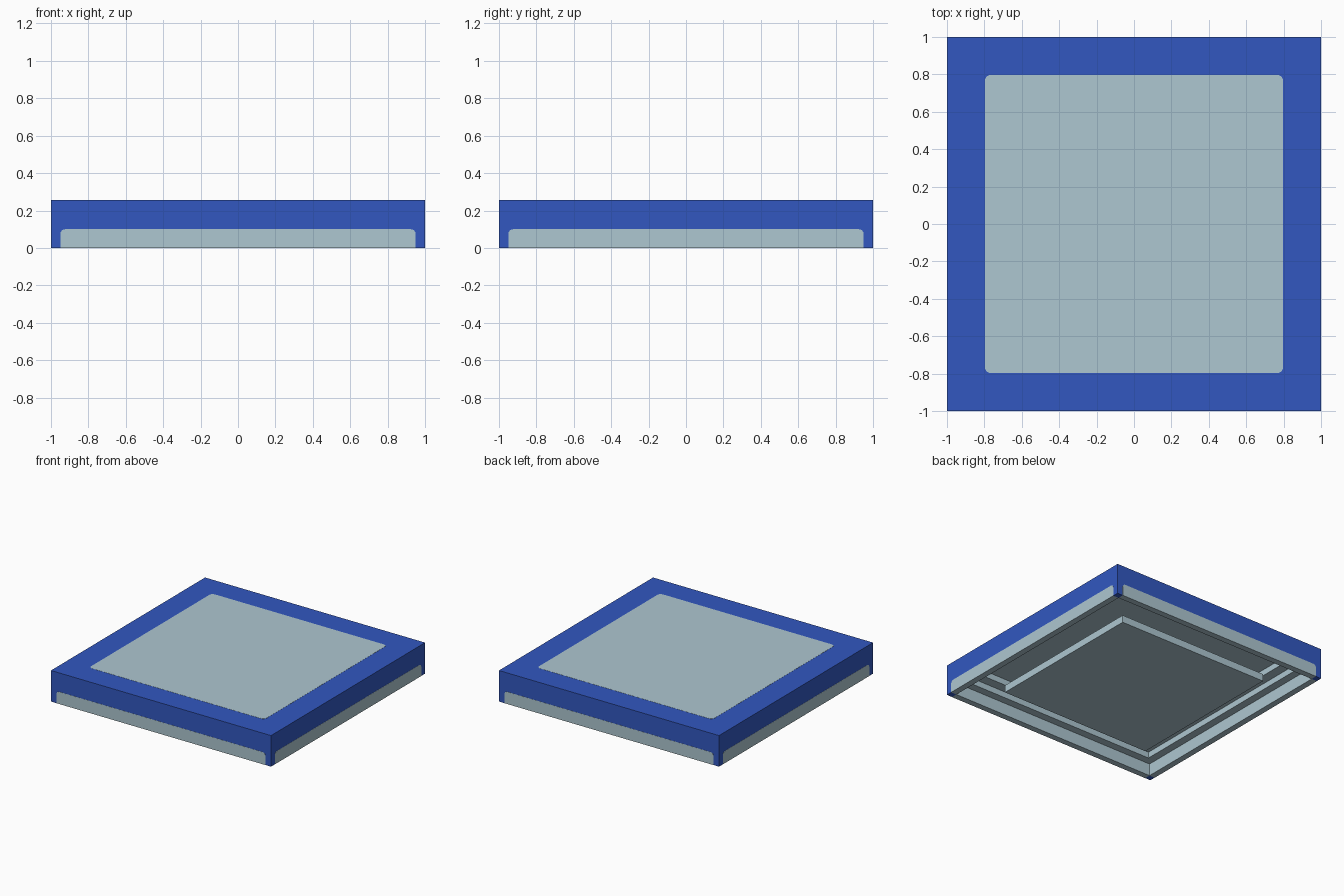
import bpy, bmesh, math
from mathutils import Matrix, Vector

default = bpy.data.objects.get("Cube")
if default:
    bpy.data.objects.remove(default, do_unlink=True)

HEIGHT = 0.255   # body height
RIM = 0.95       # half width of the opening underneath
SKIN = 0.001     # how far the painted panels stand out


def material(name, rgb):
    mat = bpy.data.materials.new(name)
    mat.use_nodes = True
    colour = (*rgb, 1)
    mat.diffuse_color = colour
    mat.node_tree.nodes["Principled BSDF"].inputs["Base Color"].default_value = colour
    return mat


BLUE = material("blue", (0.032, 0.097, 0.53))
GREY = material("pale_grey", (0.42, 0.57, 0.635))


def finish(name, bm, *mats):
    bmesh.ops.recalc_face_normals(bm, faces=bm.faces)
    mesh = bpy.data.meshes.new(name)
    bm.to_mesh(mesh)
    bm.free()
    for mat in mats:
        mesh.materials.append(mat)
    obj = bpy.data.objects.new(name, mesh)
    bpy.context.collection.objects.link(obj)
    return obj


def square_ring(bm, half, z):
    return [bm.verts.new((sx * half, sy * half, z))
            for sx, sy in ((-1, -1), (1, -1), (1, 1), (-1, 1))]


def block(name, half, low, high):
    bm = bmesh.new()
    bmesh.ops.create_cube(bm, size=1)
    bmesh.ops.scale(bm, vec=(2 * half, 2 * half, high - low), verts=bm.verts)
    bmesh.ops.translate(bm, vec=(0, 0, (low + high) / 2), verts=bm.verts)
    return finish(name, bm, GREY)


def panel(name, half, low, high, radius, round_low, transform):
    """Thin upright plate with rounded corners, facing -y before the transform."""
    outline = []
    for sx, top, start in ((1, False, 270), (1, True, 0), (-1, True, 90), (-1, False, 180)):
        r = radius if top or round_low else 0
        cx, cz = sx * (half - r), (high - r if top else low + r)
        for step in range(5 if r else 1):
            a = math.radians(start + step * 22.5)
            outline.append((cx + r * math.cos(a), cz + r * math.sin(a)))
    bm = bmesh.new()
    face = bm.faces.new([bm.verts.new((x, -SKIN, z)) for x, z in outline])
    extruded = bmesh.ops.extrude_face_region(bm, geom=[face])["geom"]
    bmesh.ops.translate(bm, vec=(0, 2 * SKIN, 0),
                        verts=[g for g in extruded if isinstance(g, bmesh.types.BMVert)])
    bmesh.ops.transform(bm, matrix=transform, verts=bm.verts)
    return finish(name, bm, GREY)


# Hollow body: outer wall, rim, then a cavity that steps inward to its ceiling
bm = bmesh.new()
levels = [(1, HEIGHT), (1, 0), (RIM, 0), (RIM, 0.1), (0.885, 0.1),
          (0.885, 0.15), (0.805, 0.15), (0.805, 0.2)]
rings = [square_ring(bm, half, z) for half, z in levels]
bm.faces.new(rings[0])
bm.faces.new(rings[-1]).material_index = 1
for index, (a, b) in enumerate(zip(rings, rings[1:])):
    for i in range(4):
        j = (i + 1) % 4
        face = bm.faces.new((a[i], a[j], b[j], b[i]))
        face.material_index = 1 if index > 0 else 0


def rim_faces():
    return [f for f in bm.faces if all(abs(v.co.z) < 1e-5 for v in f.verts)]


# Rim corners stay blue
for axis in (Vector((1, 0, 0)), Vector((0, 1, 0))):
    for sign in (-1, 1):
        faces = rim_faces()
        geom = faces + list({e for f in faces for e in f.edges})
        geom += list({v for f in faces for v in f.verts})
        bmesh.ops.bisect_plane(bm, geom=geom, plane_co=axis * sign * RIM, plane_no=axis)
for face in rim_faces():
    c = face.calc_center_median()
    face.material_index = 0 if min(abs(c.x), abs(c.y)) > RIM else 1
finish("tile_body", bm, BLUE, GREY)

# Inner plate, level with the rim, hung from the ceiling on a hidden core
block("inner_plate", 0.69, 0, 0.06)
block("inner_plate_core", 0.4, 0.05, 0.21)

# Painted panels on the top and the four sides
lay_flat = Matrix.Translation((0, 0, HEIGHT)) @ Matrix.Rotation(math.radians(-90), 4, "X")
panel("top_panel", 0.797, -0.797, 0.797, 0.03, True, lay_flat)
for turn, side in enumerate(("front", "left", "back", "right")):
    place = Matrix.Rotation(turn * math.pi / 2, 4, "Z") @ Matrix.Translation((0, -1, 0))
    panel(side + "_panel", RIM, 0, 0.1, 0.025, False, place)
